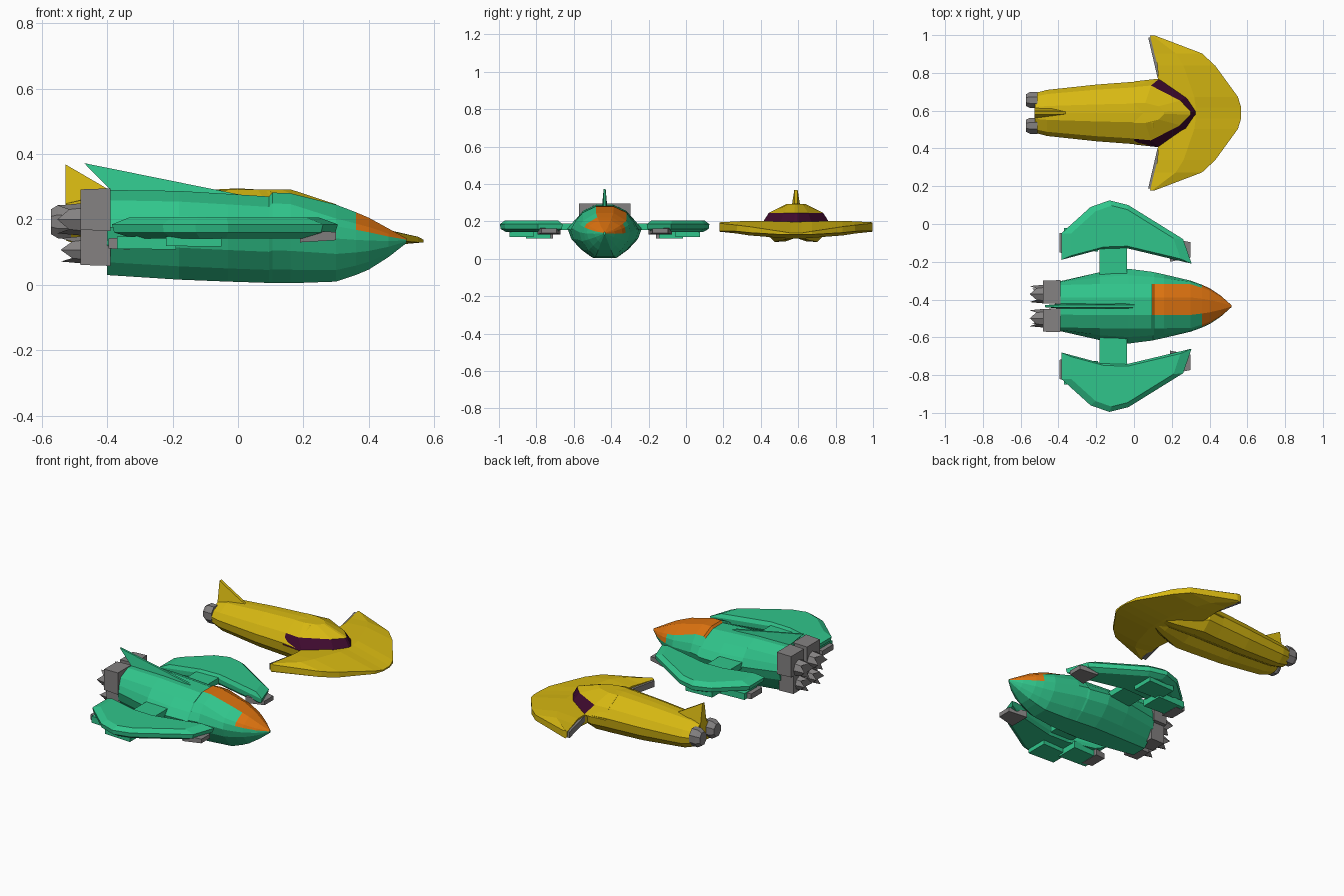
import bpy, bmesh, math

if "Cube" in bpy.data.objects:
    bpy.data.objects.remove(bpy.data.objects["Cube"])


def material(name, r, g, b):
    m = bpy.data.materials.new(name)
    m.use_nodes = True
    m.diffuse_color = (r, g, b, 1)
    node = next(n for n in m.node_tree.nodes if n.type == 'BSDF_PRINCIPLED')
    node.inputs["Base Color"].default_value = (r, g, b, 1)
    node.inputs["Roughness"].default_value = 0.7
    return m


GREEN = material("green paint", 0.03, 0.56, 0.26)
YELLOW = material("yellow paint", 0.68, 0.48, 0.006)
ORANGE = material("orange canopy", 0.72, 0.17, 0.005)
GREY = material("grey metal", 0.23, 0.22, 0.22)
PURPLE = material("dark purple glass", 0.05, 0.003, 0.028)
GREEN_Y, YELLOW_Y = -0.435, 0.588


def loft(name, rings, cy, mats, rule=None):
    """Skin closed rings of (x, y, z) points, cap both ends, colour by rule."""
    bm = bmesh.new()
    rows = [[bm.verts.new((x, y + cy, z)) for x, y, z in ring] for ring in rings]
    n = len(rows[0])
    for i in range(len(rows) - 1):
        for j in range(n):
            k = (j + 1) % n
            f = bm.faces.new((rows[i][j], rows[i][k], rows[i + 1][k], rows[i + 1][j]))
            if rule:
                f.material_index = rule(i, min(j, n - 1 - j))
    bm.faces.new(rows[0])
    bm.faces.new(rows[-1])
    bmesh.ops.recalc_face_normals(bm, faces=bm.faces[:])
    me = bpy.data.meshes.new(name)
    bm.to_mesh(me)
    bm.free()
    ob = bpy.data.objects.new(name, me)
    bpy.context.collection.objects.link(ob)
    for m in mats:
        me.materials.append(m)
    return ob


def section(x, w, zb, zt, half):
    """Symmetric hull ring from a half profile of (width, height) fractions."""
    pts = half + [(-a, b) for a, b in reversed(half)]
    return [(x, a * w, zb + b * (zt - zb)) for a, b in pts]


def slab(name, x0, x1, y0, y1, z0, z1, cy, mat, taper=1.0):
    """Box along x whose far (x1) end is scaled by taper."""
    ym, zm = (y0 + y1) / 2, (z0 + z1) / 2
    rings = []
    for x, t in ((x0, 1), (x1, taper)):
        rings.append([(x, ym + (y - ym) * t, zm + (z - zm) * t)
                      for y, z in ((y0, z0), (y1, z0), (y1, z1), (y0, z1))])
    return loft(name, rings, cy, [mat])


def fin(name, outline, thick, cy, mat):
    """Upright fin: side outline of (x, z, thickness share)."""
    rings = [[(x, s * thick * t, z) for x, z, t in outline] for s in (-1, 1)]
    return loft(name, rings, cy, [mat])


# ---------- Green ship: hull with painted canopy ----------
stations = [(-0.40, 0.13, 0.03, 0.29), (-0.18, 0.18, 0.016, 0.287),
            (-0.03, 0.198, 0.01, 0.278), (0.095, 0.182, 0.006, 0.27),
            (0.105, 0.18, 0.006, 0.282), (0.16, 0.168, 0.005, 0.28),
            (0.30, 0.135, 0.01, 0.245), (0.36, 0.113, 0.03, 0.222),
            (0.40, 0.095, 0.047, 0.205), (0.46, 0.055, 0.085, 0.172),
            (0.515, 0.006, 0.128, 0.142)]
rings = []
for x, w, zb, zt in stations:
    s = min(0.117 / w, 0.86)
    ts = 0.88 if x < 0.3 else 0.82
    half = [(0.4 * s, 1.0), (s, ts), (0.53 + 0.5 * s, 0.72), (1, 0.56),
            (0.9, 0.36), (0.64, 0.15), (0.36, 0)]
    rings.append(section(x, w, zb, zt, half))


def canopy_rule(i, j):
    x = stations[i][0]
    top = j == 0 or i < 0
    return int((x > 0.09 and top) or (x > 0.35 and j < 3))


hull = loft("green_hull", rings, GREEN_Y, [GREEN, ORANGE], canopy_rule)
for f in hull.data.polygons:  # crown strip between the two shoulder edges
    c = f.center
    if c.x > 0.09 and f.normal.z > 0.3 and abs(c.y - GREEN_Y) < 0.01:
        f.material_index = 1
fin("green_tail_fin", [(-0.47, 0.372, 0.4), (-0.38, 0.28, 1), (0.02, 0.265, 1),
                       (0.0, 0.277, 0.5)], 0.014, GREEN_Y, GREEN)

# ---------- Green ship: engine cluster ----------
for s in (-1, 1):
    side = "left" if s > 0 else "right"
    slab("upper_engine_block_" + side, -0.39, -0.482, s * 0.012, s * 0.138,
         0.165, 0.295, GREEN_Y, GREY, 0.95)
    slab("lower_engine_block_" + side, -0.39, -0.482, s * 0.012, s * 0.115,
         0.058, 0.175, GREEN_Y, GREY, 0.95)
    for part, y, z, r, xe in (("upper", 0.064, 0.2, 0.05, -0.552),
                              ("lower", 0.056, 0.107, 0.042, -0.542)):
        noz = []
        for x, k, notch in ((-0.47, 1, 0), (xe, 0.85, 0.035)):
            noz.append([(x + notch * (a % 2), s * y + k * r * math.cos(a * math.pi / 4),
                         z + k * r * math.sin(a * math.pi / 4)) for a in range(8)])
        loft(part + "_nozzle_" + side, noz, GREEN_Y, [GREY])

# ---------- Green ship: side wings, struts and pods ----------
outline = [(-0.385, 0.245), (-0.385, 0.385), (-0.23, 0.525), (-0.13, 0.56),
           (-0.03, 0.535), (0.26, 0.355), (0.305, 0.225), (-0.03, 0.305), (-0.18, 0.30)]
cx, cw = -0.06, 0.385
for s in (-1, 1):
    side = "left" if s > 0 else "right"
    rings = [[(cx + (x - cx) * k, s * (cw + (y - cw) * k), z) for x, y in outline]
             for k, z in ((0.8, 0.142), (0.98, 0.16), (1, 0.185), (0.84, 0.206))]
    loft("green_wing_" + side, rings, GREEN_Y, [GREEN])
    slab("wing_strut_" + side, -0.183, -0.038, s * 0.15, s * 0.34, 0.155, 0.19, GREEN_Y, GREEN)
    slab("wing_rear_pod_" + side, -0.19, -0.37, s * 0.29, s * 0.42, 0.108, 0.15, GREEN_Y, GREEN, 0.9)
    slab("wing_outer_pod_" + side, -0.05, -0.22, s * 0.38, s * 0.51, 0.117, 0.15, GREEN_Y, GREEN, 0.9)
    slab("rear_thruster_" + side, -0.33, -0.395, s * 0.275, s * 0.395, 0.108, 0.145, GREEN_Y, GREY, 0.85)
    slab("front_thruster_" + side, 0.19, 0.30, s * 0.235, s * 0.36, 0.13, 0.168, GREEN_Y, GREY, 0.65)

# ---------- Yellow ship: long twin-lobed hull ----------
half = [(0.0, 1.0), (0.3, 0.985), (0.82, 0.76), (1, 0.52), (0.95, 0.25),
        (0.65, 0), (0.3, 0.02), (0.0, 0.14)]
body = [(-0.525, 0.105, 0.135, 0.25), (-0.46, 0.122, 0.115, 0.265),
        (-0.2, 0.15, 0.095, 0.285), (0.0, 0.165, 0.09, 0.295),
        (0.1, 0.175, 0.09, 0.289), (0.25, 0.1, 0.1, 0.19), (0.36, 0.04, 0.118, 0.165)]
# the centre points get a sliver of width so the ring stays valid
half = [(max(a, 0.004), b) for a, b in half]
loft("yellow_hull", [section(*b, half) for b in body], YELLOW_Y, [YELLOW])

# ---------- Yellow ship: nose with wraparound windshield ----------
levels = [(0.188, [(0.0, 0.167), (0.135, 0.182), (0.28, 0.085), (0.33, 0.01)]),
          (0.246, [(0.0, 0.137), (0.09, 0.145), (0.245, 0.065), (0.30, 0.008)]),
          (0.292, [(0.0, 0.052), (0.06, 0.053), (0.13, 0.035), (0.16, 0.006)])]
rings = [[(x, y, z) for x, y in pts] + [(x, -y, z) for x, y in reversed(pts)]
         for z, pts in levels]
loft("yellow_nose", rings, YELLOW_Y, [YELLOW, PURPLE],
     lambda i, j: int(i == 0 and j in (1, 2, 3)))

# ---------- Yellow ship: crescent wing ----------
# y, leading x, trailing x, edge bottom, edge top, crown, belly
span = [(0.41, 0.11, 0.085, 0.15, 0.19, 0.195, 0.145),
        (0.315, 0.36, 0.108, 0.147, 0.18, 0.2, 0.135),
        (0.25, 0.43, 0.125, 0.14, 0.172, 0.203, 0.125),
        (0.085, 0.55, 0.13, 0.13, 0.147, 0.2, 0.112),
        (0.03, 0.567, 0.13, 0.13, 0.138, 0.198, 0.108)]
rings = []
for s, stops in ((1, span), (-1, span[::-1])):
    for y, xl, xt, e0, e1, crown, belly in stops:
        xm = xt + 0.45 * (xl - xt)
        rings.append([(xt, s * y, crown - 0.008), (xm, s * y, crown), (xl, s * y, e1),
                      (xl, s * y, e0), (xm, s * y, belly), (xt, s * y, belly + 0.015)])
loft("crescent_wing", rings, YELLOW_Y, [YELLOW])

# ---------- Yellow ship: trailing strips, engines and fin ----------
for s in (-1, 1):
    side = "left" if s > 0 else "right"
    strip = [[(x + dx, s * y, z) for dx, z in ((0, 0.15), (0.025, 0.15), (0.025, 0.186), (0, 0.186))]
             for x, y in ((0.075, 0.4), (0.125, 0.185))]
    loft("wing_trailing_strip_" + side, strip, YELLOW_Y, [GREY])
    noz = []
    for x, r in ((-0.51, 0.046), (-0.55, 0.046), (-0.572, 0.034)):
        noz.append([(x, s * 0.068 + r * math.cos((a + .5) * math.pi / 4),
                     0.193 + 1.2 * r * math.sin((a + .5) * math.pi / 4)) for a in range(8)])
    loft("yellow_nozzle_" + side, noz, YELLOW_Y, [GREY])
fin("yellow_tail_fin", [(-0.527, 0.368, 0.3), (-0.527, 0.235, 1), (-0.45, 0.25, 1),
                        (-0.36, 0.27, 0.2), (-0.41, 0.3, 0.3)], 0.03, YELLOW_Y, YELLOW)
